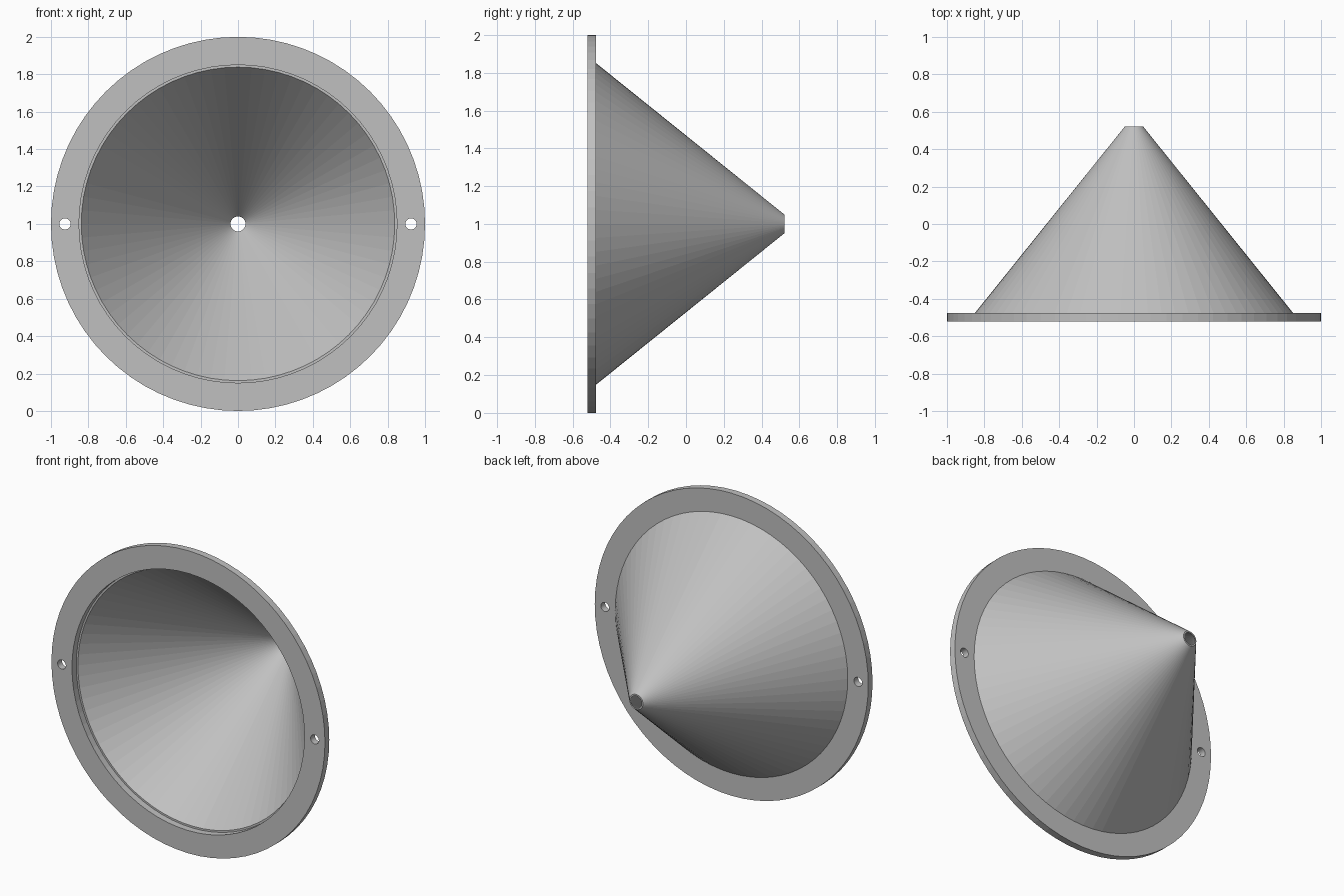
import bpy, bmesh
from math import pi
from mathutils import Matrix, Vector

if "Cube" in bpy.data.objects:
    bpy.data.objects.remove(bpy.data.objects["Cube"])

SEGMENTS = 72
CENTRE = Vector((0, 0, 1))
FRONT, BACK, TIP = -0.52, -0.475, 0.52

grey = bpy.data.materials.new("plain grey")
grey.use_nodes = True
colour = (0.53, 0.53, 0.53, 1)
grey.diffuse_color = colour
grey.node_tree.nodes["Principled BSDF"].inputs["Base Color"].default_value = colour


def add_object(name, bm):
    bmesh.ops.recalc_face_normals(bm, faces=bm.faces)
    mesh = bpy.data.meshes.new(name)
    bm.to_mesh(mesh)
    bm.free()
    mesh.materials.append(grey)
    obj = bpy.data.objects.new(name, mesh)
    bpy.context.collection.objects.link(obj)
    return obj


def lathe(name, profile):
    """Spin a closed (radius, y) profile about the y axis."""
    bm = bmesh.new()
    verts = [bm.verts.new(CENTRE + Vector((r, y, 0))) for r, y in profile]
    edges = [bm.edges.new((v, verts[i - 1])) for i, v in enumerate(verts)]
    bmesh.ops.spin(bm, geom=verts + edges, cent=CENTRE, axis=(0, 1, 0),
                   angle=2 * pi, steps=SEGMENTS, use_duplicate=False)
    bmesh.ops.remove_doubles(bm, verts=bm.verts, dist=0.0001)
    return add_object(name, bm)


# Mounting flange
flange = lathe("flange", [(0.85, FRONT), (1, FRONT), (1, BACK), (0.85, BACK)])

# Thin hollow cone with an open tip
lathe("cone_shell", [(0.838, BACK), (0.85, BACK), (0.05, TIP), (0.04, TIP)])

# Screw holes on both sides of the flange
bm = bmesh.new()
for side in (-1, 1):
    place = Matrix.Translation((side * 0.925, BACK, 1)) @ Matrix.Rotation(pi / 2, 4, "X")
    bmesh.ops.create_cone(bm, cap_ends=True, segments=32, radius1=0.03,
                          radius2=0.03, depth=0.3, matrix=place)
cutter = add_object("screw_hole_cutter", bm)
cutter.hide_render = True
cutter.hide_set(True)
cut = flange.modifiers.new("screw holes", "BOOLEAN")
cut.operation = "DIFFERENCE"
cut.solver = "EXACT"
cut.object = cutter
